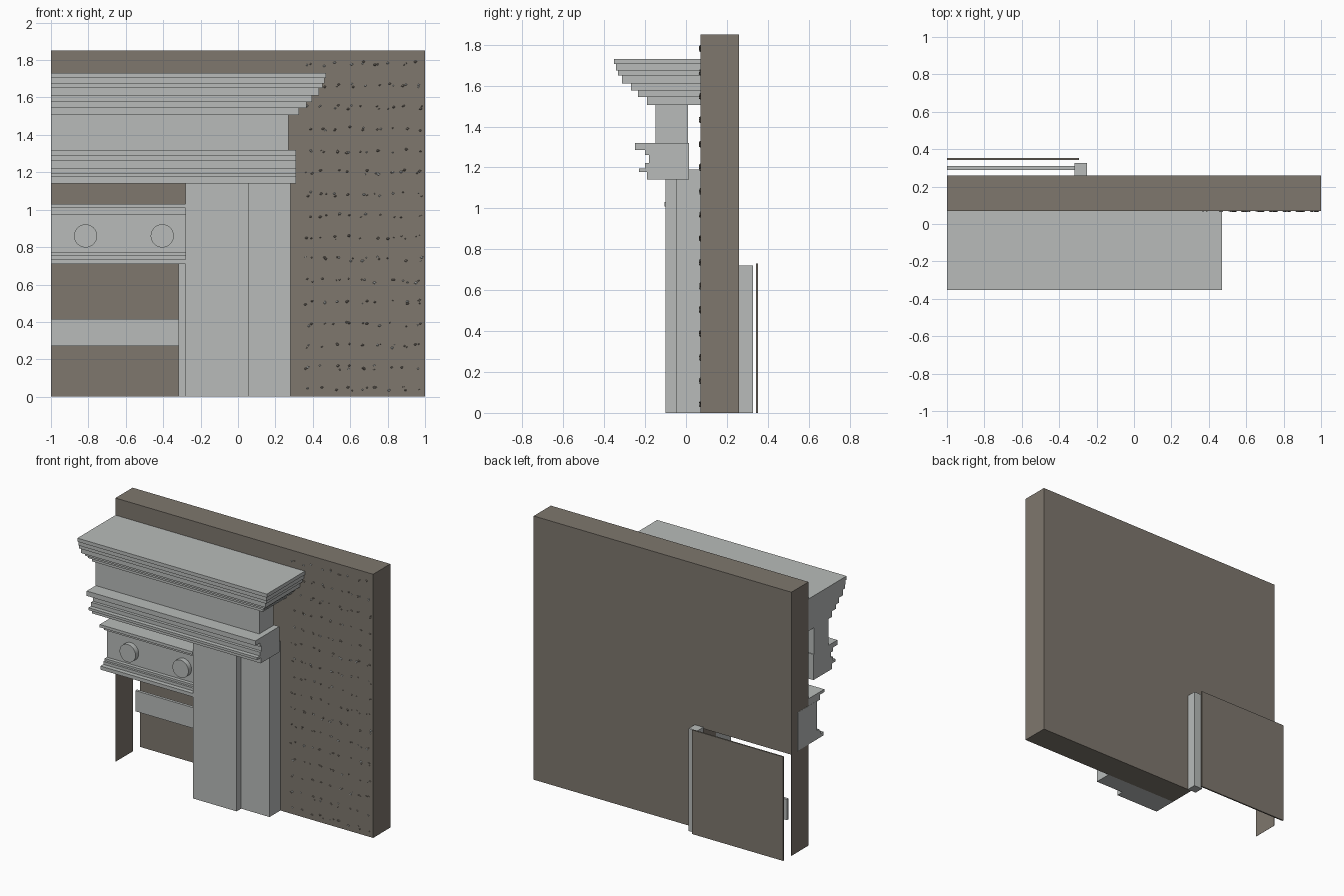
import bpy, bmesh, random
from mathutils import Matrix, Vector

if "Cube" in bpy.data.objects:
    bpy.data.objects.remove(bpy.data.objects["Cube"], do_unlink=True)


def material(name, rgb):
    m = bpy.data.materials.new(name)
    m.use_nodes = True
    m.diffuse_color = (*rgb, 1)
    m.node_tree.nodes["Principled BSDF"].inputs["Base Color"].default_value = (*rgb, 1)
    return m


STONE = material("pale grey stone", (0.48, 0.5, 0.49))
WALL = material("brown wall", (0.21, 0.185, 0.155))


def finish(name, bm, *mats):
    bmesh.ops.recalc_face_normals(bm, faces=bm.faces)
    me = bpy.data.meshes.new(name)
    bm.to_mesh(me)
    bm.free()
    for m in mats:
        me.materials.append(m)
    ob = bpy.data.objects.new(name, me)
    bpy.context.collection.objects.link(ob)
    return ob


def prism(name, points, push, mat):
    """Flat outline extruded along a vector."""
    bm = bmesh.new()
    face = bm.faces.new([bm.verts.new(p) for p in points])
    out = bmesh.ops.extrude_face_region(bm, geom=[face])
    bmesh.ops.translate(bm, vec=Vector(push),
                        verts=[v for v in out["geom"] if isinstance(v, bmesh.types.BMVert)])
    return finish(name, bm, mat)


def box(name, x, y, z, mat):
    pts = [(x[0], y[0], z[0]), (x[1], y[0], z[0]), (x[1], y[1], z[0]), (x[0], y[1], z[0])]
    return prism(name, pts, (0, 0, z[1] - z[0]), mat)


def moulding(name, steps, back, x0, x1):
    """Stepped profile, given as (front y, top z, bottom z), run along x."""
    pts = [(x0, back, steps[0][1])]
    for y, top, bottom in steps:
        pts += [(x0, y, top), (x0, y, bottom)]
    pts.append((x0, back, steps[-1][2]))
    return prism(name, pts, (x1 - x0, 0, 0), STONE)


# Wall with the doorway cut from its lower corner, and the thin sheet at its end
F, B, TOP, DOOR_X, DOOR_Z = 0.07, 0.26, 1.85, -0.28, 0.71
outline = [(DOOR_X, 0), (1, 0), (1, TOP), (-1, TOP), (-1, DOOR_Z), (DOOR_X, DOOR_Z)]
prism("wall", [(x, F, z) for x, z in outline], (0, B - F, 0), WALL)
box("wall_end_sheet", (-1, -0.999), (F, B), (0, DOOR_Z), WALL)

# Two-step pilaster
box("pilaster_front", (DOOR_X, 0.06), (-0.10, F), (0, 1.19), STONE)
box("pilaster_side", (0.06, 0.28), (-0.05, F), (0, 1.19), STONE)

# Architrave, frieze and stepped cornice
moulding("architrave", [(-0.25, 1.32, 1.286), (-0.20, 1.286, 1.26), (-0.18, 1.26, 1.222),
                        (-0.20, 1.222, 1.195), (-0.23, 1.195, 1.178), (-0.19, 1.178, 1.14)],
         0.015, -1, 0.31)
box("upper_frieze", (-1, 0.27), (-0.15, 0.01), (1.32, 1.505), STONE)
cornice = [(-0.19, 0.326, 1.505), (-0.234, 0.367, 1.545), (-0.268, 0.395, 1.575),
           (-0.312, 0.433, 1.61), (-0.332, 0.452, 1.65), (-0.342, 0.462, 1.675),
           (-0.352, 0.47, 1.705)]
tops = [c[2] for c in cornice[1:]] + [1.73]
for i, ((y, x, z), top) in enumerate(zip(cornice, tops)):
    box(f"cornice_step_{i + 1}", (-1, x), (y, F), (z, top), STONE)

# Door lintel with shelf and lower lip
box("lintel", (-1.001, DOOR_X), (-0.025, 0.19), (0.71, 0.98), STONE)
moulding("lintel_shelf", [(-0.105, 1.03, 1.01), (-0.06, 1.01, 0.975)], F, -1, DOOR_X)
moulding("lintel_lip", [(-0.05, 0.77, 0.755), (-0.065, 0.755, 0.735), (-0.097, 0.735, 0.71)],
         F, -1, DOOR_X)

# Round bosses on the lintel
for side, x in (("outer", -0.815), ("inner", -0.405)):
    bm = bmesh.new()
    bmesh.ops.create_cone(bm, cap_ends=True, segments=32, radius1=0.062, radius2=0.062, depth=0.04,
                          matrix=Matrix.Translation((x, -0.04, 0.86)) @ Matrix.Rotation(1.5708, 4, "X"))
    boss = finish(f"boss_{side}", bm, STONE)
    bpy.ops.object.select_all(action="DESELECT")
    boss.select_set(True)
    bpy.context.view_layer.objects.active = boss
    bpy.ops.object.shade_smooth_by_angle()

# Door frame, rail and panel behind the doorway
box("door_jamb", (-0.317, -0.25), (B, 0.327), (0, 0.72), STONE)
box("door_rail", (-1, -0.317), (0.29, 0.31), (0.27, 0.415), STONE)
box("door_panel", (-1, -0.293), (0.342, 0.352), (0, 0.73), WALL)

# Rows of little stones on the wall face
random.seed(4)
bm = bmesh.new()
for row in range(16):
    for col in range(9):
        for _ in range(random.choice((1, 2, 2))):
            place = Matrix.Translation((0.38 + col * 0.073 + random.uniform(-0.02, 0.02), F,
                                        0.04 + row * 0.116 + random.uniform(-0.012, 0.012)))
            size = random.uniform(0.003, 0.007)
            made = bmesh.ops.create_icosphere(bm, subdivisions=1, radius=size,
                                              matrix=place @ Matrix.Diagonal((1.4, 1, 1, 1)))
            tint = int(random.random() < 0.3)
            for f in {f for v in made["verts"] for f in v.link_faces}:
                f.material_index = tint
finish("wall_pebbles", bm, WALL, STONE)
